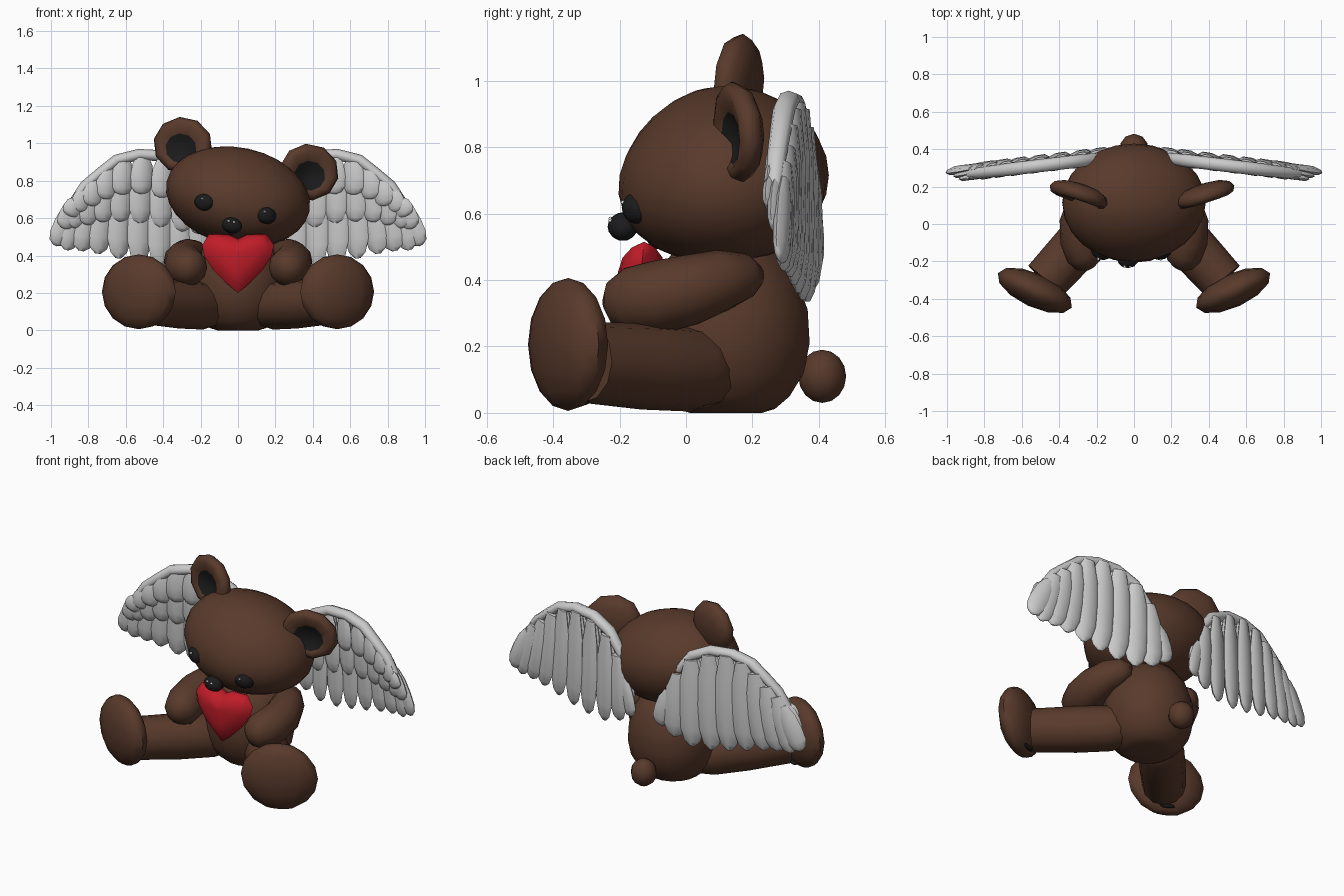
import bpy, bmesh, math
from mathutils import Vector, Matrix

if "Cube" in bpy.data.objects:
    bpy.data.objects.remove(bpy.data.objects["Cube"])


def material(name, rgb):
    m = bpy.data.materials.new(name)
    m.diffuse_color = (*rgb, 1)
    m.use_nodes = True
    m.node_tree.nodes["Principled BSDF"].inputs["Base Color"].default_value = m.diffuse_color
    return m


BROWN = material("brown_plush", (0.099, 0.042, 0.024))
BLACK = material("black", (0.011, 0.011, 0.012))
RED = material("red", (0.53, 0.012, 0.022))
GREY = material("pale_feather", (0.6, 0.6, 0.6))
WHITE = material("white", (0.9, 0.9, 0.9))


def finish(name, bm, mats, matrix=Matrix()):
    bmesh.ops.recalc_face_normals(bm, faces=bm.faces)
    me = bpy.data.meshes.new(name)
    bm.to_mesh(me)
    bm.free()
    for m in mats:
        me.materials.append(m)
    me.transform(matrix)
    ob = bpy.data.objects.new(name, me)
    bpy.context.collection.objects.link(ob)
    return ob


def bridge(bm, rings):
    """Join a list of equal vertex rings and cap both ends."""
    n = len(rings[0])
    for a, b in zip(rings, rings[1:]):
        for i in range(n):
            j = (i + 1) % n
            bm.faces.new((a[i], a[j], b[j], b[i]))
    bm.faces.new(rings[0][::-1])
    bm.faces.new(rings[-1])


def loft(bm, pts, radii, sides=10, normal=(0, 0, 1), flat=1.0, tangent=None):
    """Sweep an oval section along points; flat squashes it along normal."""
    pts = [Vector(p) for p in pts]
    rings = []
    for i, (p, r) in enumerate(zip(pts, radii)):
        t = tangent or pts[min(i + 1, len(pts) - 1)] - pts[max(i - 1, 0)]
        side = Vector(t).cross(Vector(normal)).normalized()
        up = side.cross(Vector(t)).normalized()
        angles = [2 * math.pi * k / sides for k in range(sides)]
        rings.append([bm.verts.new(p + side * r * math.cos(a) + up * r * flat * math.sin(a))
                      for a in angles])
    bridge(bm, rings)


def ellipsoid(name, loc, semi, mat, rot_z=0, seg=12, rings=8, parent=Matrix(), chin=0):
    """Ellipsoid; chin pushes the lower front forward and the upper front back."""
    bm = bmesh.new()
    bmesh.ops.create_uvsphere(bm, u_segments=seg, v_segments=rings, radius=1)
    for v in bm.verts:
        push = chin * v.co.z * max(0.0, -v.co.y)
        v.co = Vector((v.co.x * semi[0], v.co.y * semi[1] + push, v.co.z * semi[2]))
    return finish(name, bm, [mat],
                  parent @ Matrix.Translation(loc) @ Matrix.Rotation(rot_z, 4, 'Z'))


# Head, tilted to one side
HEAD = Matrix.Translation((0, 0.115, 0.715)) @ Matrix.Rotation(math.radians(12), 4, 'Y')
ellipsoid("head", (0, 0, 0), (0.39, 0.315, 0.262), BROWN, seg=24, rings=14, parent=HEAD, chin=0.05)
ellipsoid("nose", (0, -0.305, -0.158), (0.058, 0.046, 0.042), BLACK, seg=10, parent=HEAD)
ellipsoid("mouth", (0, -0.2, -0.205), (0.014, 0.03, 0.022), BLACK, seg=8, rings=6, parent=HEAD)
for i, dx in enumerate((-0.022, 0.008)):
    ellipsoid(f"nose_glint_{i}", (dx, -0.341, -0.138), (0.008, 0.008, 0.006), WHITE,
              seg=6, rings=4, parent=HEAD)

# Body: lathe-like stack of rings
bm = bmesh.new()
profile = [(0.0, 0.11), (0.012, 0.15), (0.05, 0.195), (0.12, 0.238), (0.21, 0.256),
           (0.31, 0.25), (0.41, 0.215), (0.5, 0.15)]
loft(bm, [(0, 0.12, z) for z, r in profile], [r for z, r in profile], 18, (0, 1, 0), 1.0)
finish("body", bm, [BROWN])
ellipsoid("tail", (0, 0.41, 0.11), (0.075, 0.072, 0.08), BROWN, seg=10, rings=8)

# Paired parts of the bear
for s, tag in ((1, "left"), (-1, "right")):
    # Ear: revolved cup with a dark lining set low
    bm = bmesh.new()
    cup = [(0.05, 0.03), (0.042, 0.09), (0.02, 0.135), (-0.01, 0.152), (-0.037, 0.14),
           (-0.045, 0.115), (-0.032, 0.08), (-0.014, 0.05), (-0.008, 0.01)]
    loft(bm, [(0, y, -0.018 if y < 0 and r < 0.09 else 0) for y, r in cup],
         [r for y, r in cup], 10, tangent=(0, -1, 0))
    for f in bm.faces:
        c = f.calc_center_median()
        if c.y < 0 and all(Vector((v.co.x, 0, v.co.z + 0.018)).length < 0.085 for v in f.verts):
            f.material_index = 1
    finish(f"{tag}_ear", bm, [BROWN, BLACK], HEAD @ Matrix.Translation((s * 0.342, 0.05, 0.207))
           @ Matrix.Rotation(s * math.radians(18), 4, 'Z') @ Matrix.Diagonal((1.1, 1, 1, 1)))

    # Eye with a glint
    ellipsoid(f"{tag}_eye", (s * 0.17, -0.268, -0.066), (0.056, 0.036, 0.046), BLACK,
              s * 0.45, 10, 8, HEAD)
    ellipsoid(f"{tag}_eye_glint", (s * 0.17 - 0.014, -0.3, -0.05),
              (0.008, 0.012, 0.007), WHITE, 0, 6, 4, HEAD)

    # Arm reaching forward around the heart
    bm = bmesh.new()
    loft(bm, [(s * x, y, z) for x, y, z in ((0.2, 0.215, 0.412), (0.225, 0.18, 0.412),
              (0.265, 0.11, 0.4), (0.292, 0.01, 0.37), (0.285, -0.09, 0.347),
              (0.26, -0.175, 0.336), (0.245, -0.22, 0.331), (0.235, -0.24, 0.328))],
         (0.035, 0.07, 0.092, 0.106, 0.11, 0.1, 0.07, 0.025), 12)
    finish(f"{tag}_arm", bm, [BROWN])

    # Leg, foot and the dark seam under the heel
    bm = bmesh.new()
    loft(bm, [(s * x, y, z) for x, y, z in ((0.115, 0.1, 0.13), (0.135, 0.075, 0.13),
              (0.185, 0.015, 0.132), (0.315, -0.13, 0.14), (0.475, -0.305, 0.152))],
         (0.08, 0.11, 0.128, 0.13, 0.122), 12)
    finish(f"{tag}_leg", bm, [BROWN])
    turn = s * math.radians(25)
    ellipsoid(f"{tag}_foot", (s * 0.53, -0.355, 0.206), (0.218, 0.09, 0.2), BROWN, turn, 12, 8)
    ellipsoid(f"{tag}_heel_seam", (s * 0.505, -0.312, 0.034), (0.045, 0.014, 0.012), BLACK,
              turn, 8, 6)

# Heart: puffed outline with a centre crease
half = [(0.0, 0.488), (0.05, 0.513), (0.155, 0.515), (0.192, 0.455), (0.18, 0.395),
        (0.13, 0.32), (0.06, 0.25), (0.0, 0.2)]
outline = half + [(-x, z) for x, z in half[-2:0:-1]]
bm = bmesh.new()
layers = [(0.06, 0.07), (0.5, 0.06), (0.82, 0.035), (1, 0), (0.82, -0.035),
          (0.5, -0.06), (0.06, -0.07)]
rings = []
for k, y in layers:
    rings.append([bm.verts.new((x * k, -0.135 + y - 0.09 * (0.42 - z) * k,
                                0.42 + (z - 0.42) * k)) for x, z in outline])
bridge(bm, rings)
finish("heart", bm, [RED])

# Wings: arched leading edge plus three overlapping rows of feathers
roots = [(0.16, 0.64), (0.21, 0.76), (0.29, 0.86), (0.4, 0.915), (0.51, 0.935), (0.61, 0.915),
         (0.69, 0.865), (0.76, 0.8), (0.82, 0.75), (0.86, 0.7)]
tips = [(0.1, 0.42), (0.19, 0.37), (0.3, 0.335), (0.42, 0.34), (0.53, 0.36), (0.64, 0.385),
        (0.75, 0.41), (0.84, 0.425), (0.92, 0.43), (0.98, 0.455)]
feather = [(0, 0.55), (0.25, 0.95), (0.55, 1.05), (0.8, 0.98), (0.94, 0.68), (1, 0.22)]
# row: name, length share, width, forward offset
rows = [("long_feathers", 1.0, 0.069, 0.0), ("middle_feathers", 0.63, 0.065, -0.022),
        ("short_feathers", 0.36, 0.06, -0.042)]
for s, tag in ((1, "left"), (-1, "right")):
    def place(x, z, off=0):
        return Vector((s * x, 0.402 - 0.12 * x + off, z))

    normal = Vector((0.12 * s, 1, 0)).normalized()
    for row, share, width, off in rows:
        bm = bmesh.new()
        for i, (r, t) in enumerate(zip(roots, tips)):
            a = place(*r, off)
            b = a.lerp(place(*t, off), share)
            twist = normal + Vector((0.2 * s, 0, 0))
            w = width * (0.85 if i > 7 or i == 0 else 1)
            loft(bm, [a.lerp(b, k) for k, _ in feather], [w * f for _, f in feather],
                 8, twist, 0.38)
        finish(f"{tag}_{row}", bm, [GREY])
    bm = bmesh.new()
    arch = [(0.13, 0.6), (0.18, 0.75), (0.28, 0.875), (0.4, 0.933), (0.53, 0.94), (0.65, 0.91),
            (0.74, 0.84), (0.82, 0.775), (0.88, 0.69), (0.94, 0.6)]
    loft(bm, [place(x, z, -0.03) for x, z in arch],
         (0.012, 0.026, 0.03, 0.03, 0.03, 0.03, 0.028, 0.026, 0.022, 0.012), 8, normal, 1.15)
    finish(f"{tag}_wing_edge", bm, [GREY])

bpy.ops.object.select_all(action='SELECT')
bpy.context.view_layer.objects.active = bpy.data.objects["head"]
bpy.ops.object.shade_smooth_by_angle(angle=math.radians(62))
